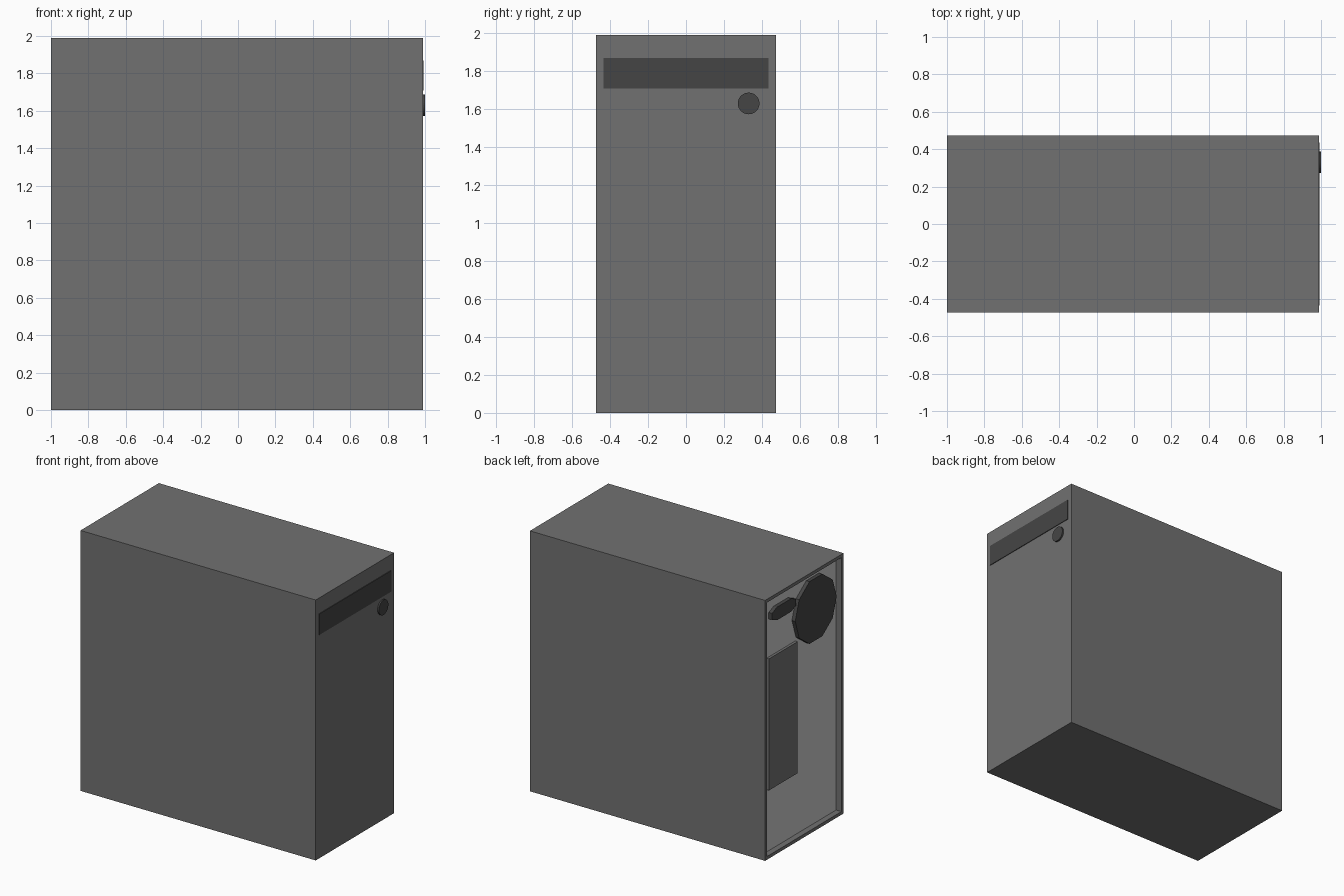
import bpy, bmesh, math
from mathutils import Vector

if "Cube" in bpy.data.objects:
    bpy.data.objects.remove(bpy.data.objects["Cube"])


def grey(name, v):
    m = bpy.data.materials.new(name)
    m.diffuse_color = (v, v, v, 1)
    m.use_nodes = True
    m.node_tree.nodes["Principled BSDF"].inputs["Base Color"].default_value = m.diffuse_color
    return m


CASE, DARK, LIGHT = grey("case_grey", 0.165), grey("dark_grey", 0.06), grey("light_grey", 0.8)


def finish(name, bm, *mats):
    bmesh.ops.recalc_face_normals(bm, faces=bm.faces)
    me = bpy.data.meshes.new(name)
    bm.to_mesh(me)
    bm.free()
    for m in mats:
        me.materials.append(m)
    ob = bpy.data.objects.new(name, me)
    bpy.context.collection.objects.link(ob)
    return ob


def box_bm(x, y, z):
    bm = bmesh.new()
    bmesh.ops.create_cube(bm, size=1)
    for v in bm.verts:
        v.co = Vector([a[0] + (c + 0.5) * (a[1] - a[0]) for a, c in zip((x, y, z), v.co)])
    return bm


def prism(name, profile, x0, x1, mat):
    """Extrude a (y, z) outline along x."""
    bm = bmesh.new()
    face = bm.faces.new([bm.verts.new((x0, y, z)) for y, z in profile])
    ext = bmesh.ops.extrude_face_region(bm, geom=[face])
    for v in ext["geom"]:
        if isinstance(v, bmesh.types.BMVert):
            v.co.x = x1
    return finish(name, bm, mat)


def ngon(y, z, r, n):
    return [(y + r * math.cos(2 * math.pi * i / n), z + r * math.sin(2 * math.pi * i / n))
            for i in range(n)]


# Case: box whose back is inset to a rim and pushed inwards to a light panel
bm = box_bm((-1, 0.988), (-0.473, 0.473), (0, 1.99))
bm.normal_update()
back = min(bm.faces, key=lambda f: f.calc_center_median().x)
bmesh.ops.inset_individual(bm, faces=[back], thickness=0.035)
ext = bmesh.ops.extrude_discrete_faces(bm, faces=[back])
panel = ext["faces"][0]
bmesh.ops.translate(bm, vec=(0.045, 0, 0), verts=panel.verts)
panel.material_index = 1
finish("case", bm, CASE, LIGHT)

# Front drive cover and power button
finish("drive_cover", box_bm((0.97, 0.993), (-0.435, 0.435), (1.71, 1.87)), DARK)
prism("power_button", ngon(0.33, 1.63, 0.057, 32), 0.97, 1.0, DARK)

# Back: fan, power socket, port plate
prism("fan", ngon(-0.165, 1.677, 0.25, 10), -0.95, -0.983, DARK)
w, h, c = 0.145, 0.05, 0.06
prism("power_socket", [(0.22 + y, 1.82 + z) for y, z in (
    (-w, -h / 2), (-w + c, -h), (w - c, -h), (w, -h / 2),
    (w, h / 2), (w - c, h), (-w + c, h), (-w, h / 2))], -0.95, -0.983, DARK)
finish("port_plate", box_bm((-0.975, -0.95), (0.045, 0.39), (0.5, 1.505)), CASE)
